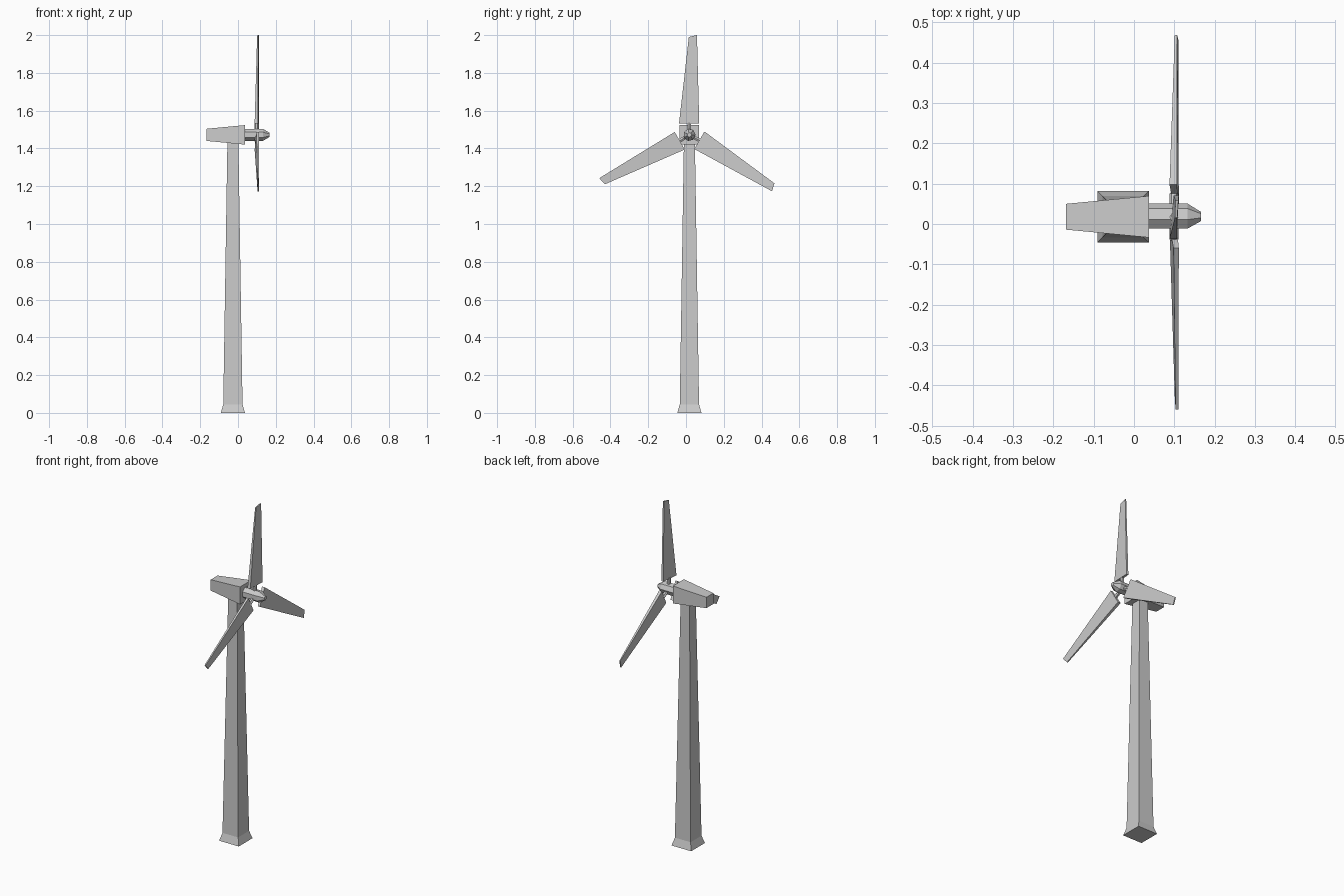
import bpy, bmesh, math
from mathutils import Matrix, Vector

if "Cube" in bpy.data.objects:
    bpy.data.objects.remove(bpy.data.objects["Cube"])

CY, HUB_Z, ROTOR_X, TOWER_X = 0.018, 1.472, 0.099, -0.027


def loft(name, rings):
    """Closed solid through a list of equal-length point rings."""
    bm = bmesh.new()
    vs = [[bm.verts.new(p) for p in r] for r in rings]
    n = len(vs[0])
    for a, b in zip(vs, vs[1:]):
        for i in range(n):
            j = (i + 1) % n
            bm.faces.new((a[i], a[j], b[j], b[i]))
    bm.faces.new(vs[0])
    bm.faces.new(vs[-1])
    bmesh.ops.recalc_face_normals(bm, faces=bm.faces)
    me = bpy.data.meshes.new(name)
    bm.to_mesh(me)
    bm.free()
    ob = bpy.data.objects.new(name, me)
    bpy.context.collection.objects.link(ob)
    return ob


def square(h):
    return [(-h, -h), (h, -h), (h, h), (-h, h)]


def polygon(n, r):
    return [(r * math.cos(2 * math.pi * i / n), r * math.sin(2 * math.pi * i / n)) for i in range(n)]


# Square tapered tower with flared foot
loft("tower", [[(TOWER_X + a, CY + b, z) for a, b in square(h)]
               for z, h in ((0, 0.064), (0.045, 0.051), (1.44, 0.029))])

# Nacelle tapering towards the tail
loft("nacelle", [[(x, CY + a, HUB_Z + b) for a, b in square(h)]
                 for x, h in ((-0.168, 0.032), (0.037, 0.0515))])

# Seven-sided rotor shaft with pointed nose
loft("hub", [[(x, CY + a, HUB_Z + b) for a, b in polygon(7, r)]
             for x, r in ((0.03, 0.033), (0.132, 0.033), (0.166, 0.012))])

# Three pitched blades, each on a short stub
for k in range(3):
    turn = Matrix.Translation((0, CY, HUB_Z)) @ Matrix.Rotation(k * math.tau / 3, 4, 'X')
    root = [(0.088, -0.055, 0.060), (0.106, -0.055, 0.060), (0.111, 0.052, 0.060), (0.098, 0.052, 0.060)]
    tip = [(0.101, -0.003, 0.518), (0.107, -0.003, 0.518), (0.110, 0.040, 0.528), (0.103, 0.040, 0.528)]
    loft(f"blade_{k + 1}", [[turn @ Vector(p) for p in r] for r in (root, tip)])
    loft(f"blade_stub_{k + 1}", [[turn @ Vector((ROTOR_X + a, b - 0.001, z)) for a, b in polygon(6, 0.011)]
                                 for z in (0.02, 0.065)])
